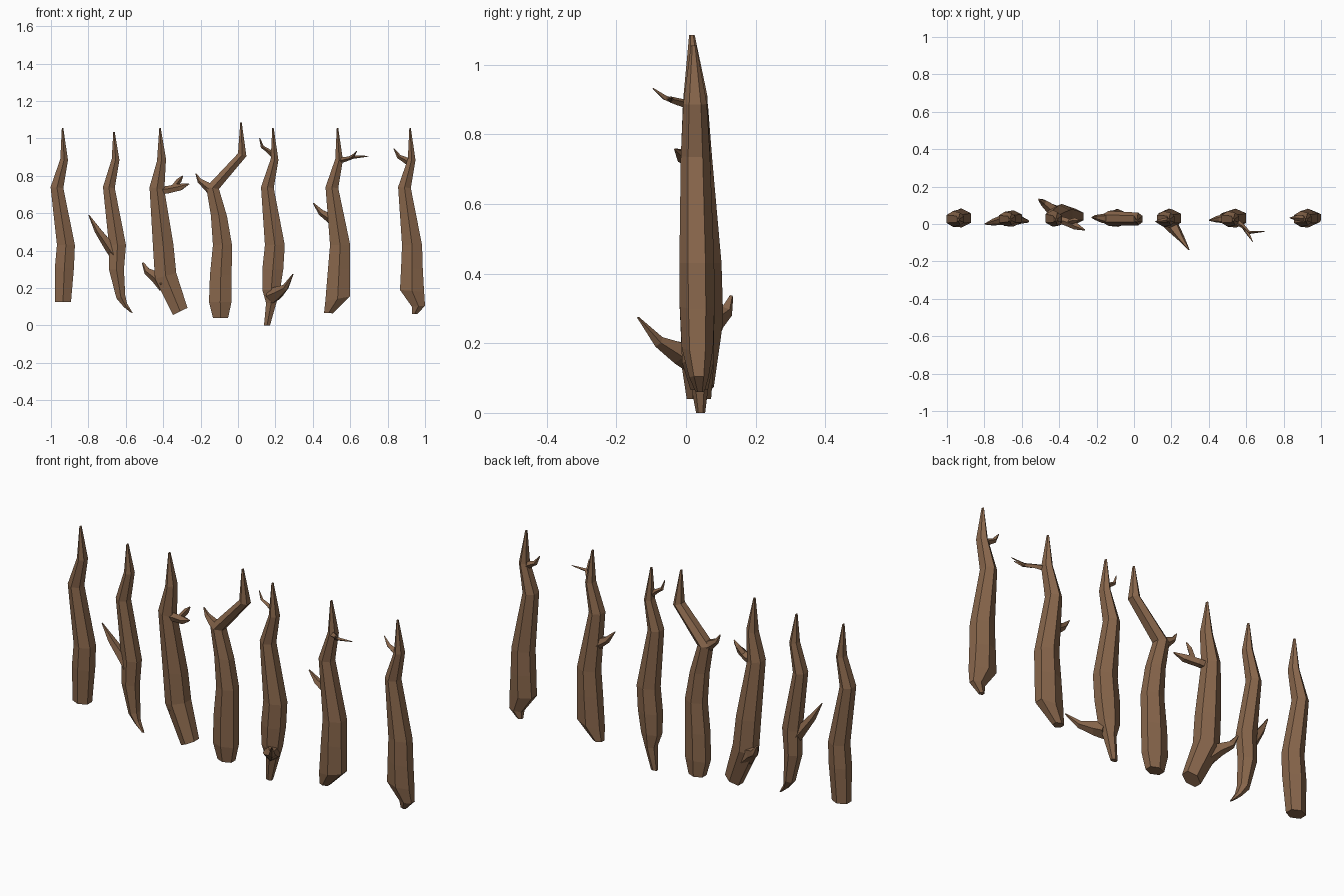
import bpy, bmesh
from math import cos, sin, pi
from mathutils import Vector

mat = bpy.data.materials.new("wood")
mat.diffuse_color = (0.25, 0.135, 0.072, 1)


def skin(bm, rings):
    """Join rings of equal vertex count into a closed tube."""
    vs = [[bm.verts.new(p) for p in r] for r in rings]
    n = len(vs[0])
    for a, b in zip(vs, vs[1:]):
        for i in range(n):
            j = (i + 1) % n
            bm.faces.new((a[i], a[j], b[j], b[i]))
    bm.faces.new(vs[0])
    bm.faces.new(vs[-1])


def finish(name, bm):
    bmesh.ops.recalc_face_normals(bm, faces=bm.faces)
    me = bpy.data.meshes.new(name)
    bm.to_mesh(me)
    bm.free()
    me.materials.append(mat)
    bpy.context.collection.objects.link(bpy.data.objects.new(name, me))


def trunk(name, sections):
    """Six-sided trunk; section = left x, left z, right x, right z, centre y, half depth."""
    rings = []
    for xl, zl, xr, zr, yc, ry in sections:
        c = Vector(((xl + xr) / 2, yc, (zl + zr) / 2))
        h = Vector(((xr - xl) / 2, 0, (zr - zl) / 2)) / cos(pi / 6)
        rings.append([c + h * cos(a) + Vector((0, ry * sin(a), 0))
                      for a in (pi / 6 + k * pi / 3 for k in range(6))])
    bm = bmesh.new()
    skin(bm, rings)
    finish(name, bm)


def branch(name, pts, sides=5):
    """Tapering branch through (x, y, z, radius) points."""
    P = [Vector(p[:3]) for p in pts]
    rings = []
    for i, p in enumerate(P):
        d = (P[min(i + 1, len(P) - 1)] - P[max(i - 1, 0)]).normalized()
        u = d.cross(Vector((0, 1, 0))).normalized()
        v = d.cross(u)
        rings.append([p + (u * cos(2 * pi * k / sides) + v * sin(2 * pi * k / sides)) * pts[i][3]
                      for k in range(sides)])
    bm = bmesh.new()
    skin(bm, rings)
    finish(name, bm)


def upper(x, tip_z=1.055, s=1.0):
    """Shared crooked, pointed upper part, measured from the tip x."""
    return [(x - .064 * s, .74, x + .004, .735, .027, .042 * s),
            (x - .012, .89, x + .029, .885, .026, .034 * s),
            (x - .004, tip_z, x + .004, tip_z, .022, .008)]


# Trunks, left to right
trunk("stake_1", [(-.979, .125, -.893, .125, .035, .04),
                  (-.979, .31, -.877, .31, .033, .05),
                  (-.968, .43, -.872, .43, .032, .05)] + upper(-.938))
trunk("stake_2", [(-.575, .07, -.562, .066, .015, .008),
                  (-.612, .10, -.592, .115, .022, .02),
                  (-.65, .145, -.603, .16, .028, .032),
                  (-.69, .30, -.61, .30, .03, .042),
                  (-.69, .43, -.599, .43, .03, .043)] + upper(-.663, 1.035, .92))
trunk("stake_3", [(-.348, .056, -.27, .094, .04, .04),
                  (-.444, .25, -.33, .28, .052, .055),
                  (-.455, .43, -.345, .43, .047, .055),
                  (-.473, .74, -.394, .725, .03, .045),
                  (-.433, .88, -.385, .89, .027, .036),
                  (-.421, 1.055, -.413, 1.055, .022, .008)])
trunk("stake_4", [(-.134, .04, -.053, .04, .037, .035),
                  (-.155, .125, -.035, .125, .034, .045),
                  (-.15, .27, -.034, .27, .033, .047),
                  (-.134, .43, -.032, .43, .032, .047),
                  (-.145, .59, -.059, .585, .03, .044),
                  (-.17, .74, -.102, .73, .03, .04),
                  (.0, .92, .045, .905, .027, .034),
                  (.012, 1.085, .02, 1.085, .017, .008)])
trunk("stake_5", [(.139, 0, .171, 0, .042, .013),
                  (.15, .12, .205, .12, .038, .032),
                  (.13, .19, .225, .19, .033, .045),
                  (.13, .30, .242, .30, .032, .05),
                  (.144, .43, .25, .43, .031, .05)] + upper(.187))
trunk("stake_6", [(.46, .067, .508, .065, .038, .025),
                  (.467, .13, .598, .155, .034, .045),
                  (.481, .30, .60, .30, .032, .05),
                  (.492, .43, .60, .43, .031, .05)] + upper(.532))
trunk("stake_7", [(.93, .062, .957, .06, .04, .013),
                  (.93, .10, 1.0, .105, .037, .028),
                  (.866, .19, .995, .18, .033, .045),
                  (.872, .31, .988, .30, .032, .05),
                  (.877, .43, .984, .43, .031, .05)] + upper(.92))

# Branches and twigs
branch("branch_2", [(-.64, .03, .36, .035), (-.685, .025, .42, .03),
                    (-.75, .01, .51, .019), (-.797, .0, .59, .003)])
branch("branch_3_low", [(-.39, .05, .22, .045), (-.44, .08, .262, .032),
                        (-.485, .115, .29, .02), (-.508, .13, .335, .006)])
branch("branch_3_high", [(-.44, .03, .715, .022), (-.37, .015, .725, .022),
                         (-.31, -.012, .738, .02), (-.262, -.032, .757, .003)])
branch("twig_3", [(-.345, .01, .735, .016), (-.315, .02, .775, .014),
                  (-.295, .02, .80, .003)], 4)
branch("branch_4", [(-.12, .03, .71, .034), (-.17, .03, .75, .024),
                    (-.205, .035, .775, .014), (-.225, .035, .812, .003)])
branch("branch_5_low", [(.185, .02, .16, .045), (.212, -.02, .175, .035),
                        (.255, -.08, .205, .018), (.294, -.138, .274, .003)])
branch("twig_5_high", [(.195, .025, .905, .016), (.16, .02, .935, .011),
                       (.13, .015, .955, .009), (.115, .012, 1.003, .002)], 4)
branch("branch_6_low", [(.55, .03, .535, .036), (.495, .03, .575, .028),
                        (.445, .025, .605, .018), (.402, .02, .655, .003)])
branch("twig_6_high", [(.535, .02, .88, .018), (.58, -.01, .89, .012),
                       (.615, -.045, .90, .009), (.697, -.04, .905, .002)], 4)
branch("twig_6_fork", [(.59, -.025, .892, .01), (.615, -.06, .905, .009),
                       (.635, -.095, .932, .002)], 4)
branch("twig_7", [(.92, .027, .87, .02), (.885, .03, .89, .015),
                  (.86, .032, .903, .012), (.833, .033, .946, .002)], 4)
